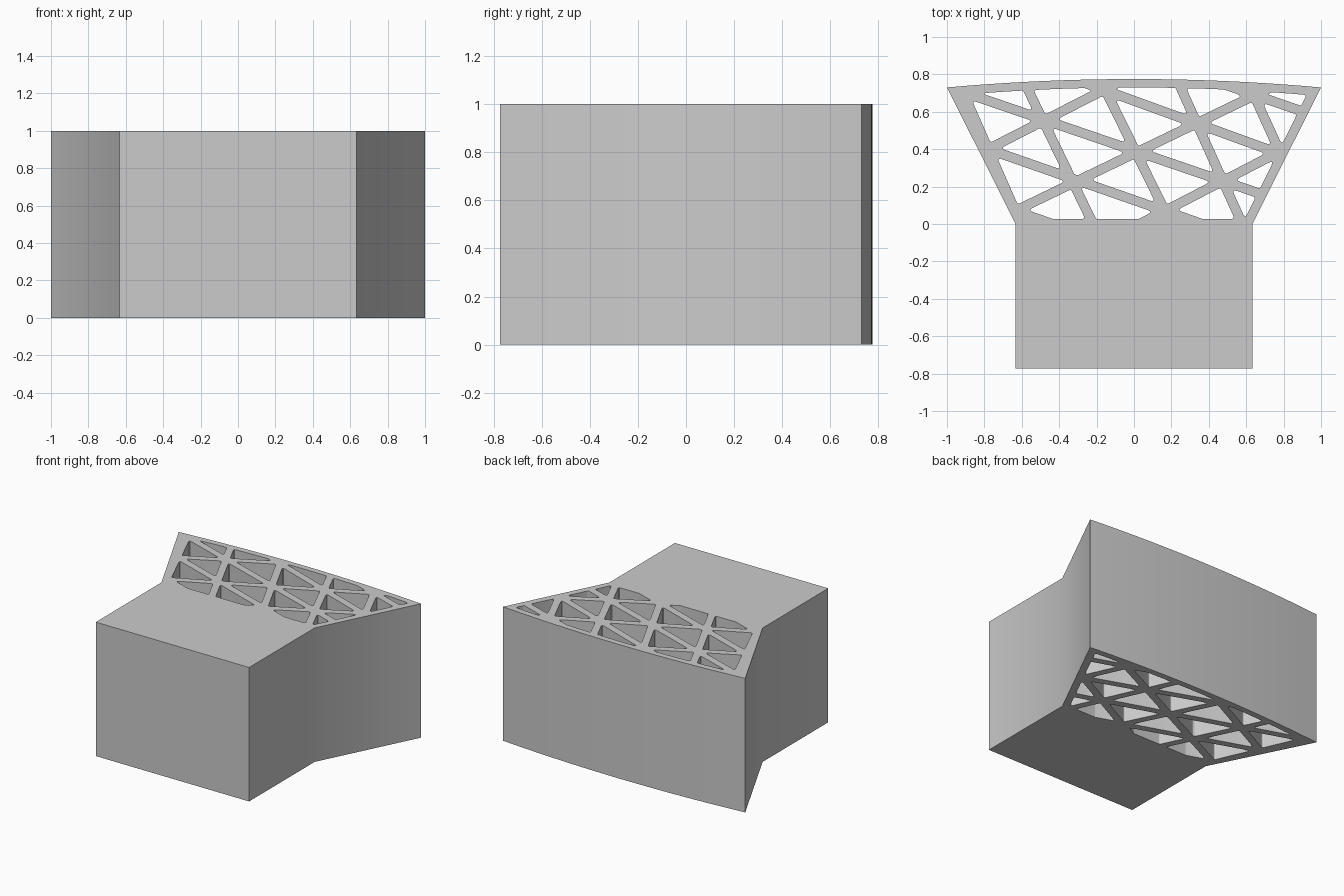
import bpy, bmesh, math
from mathutils import Vector

if "Cube" in bpy.data.objects:
    bpy.data.objects.remove(bpy.data.objects["Cube"])

HALF_BEAM = 0.026      # half width of each lattice rib
FILLET = 0.012         # corner radius inside the openings


def arc(x0, x1, half, y_side, rise, n=20):
    xs = [x0 + (x1 - x0) * i / n for i in range(n + 1)]
    return [Vector((x, y_side + rise * (1 - (x / half) ** 2))) for x in xs]


def clip(poly, normal, dist):
    """Keep the part of a convex polygon where normal . p >= dist."""
    out = []
    for i, p in enumerate(poly):
        q = poly[(i + 1) % len(poly)]
        a, b = normal.dot(p) - dist, normal.dot(q) - dist
        if a >= 0:
            out.append(p)
        if a * b < 0:
            out.append(p.lerp(q, a / (a - b)))
    return out


def area(poly):
    return abs(sum(p.x * q.y - q.x * p.y
                   for p, q in zip(poly, poly[1:] + poly[:1]))) / 2


def simplify(poly):
    out = []
    for p in poly:
        if not out or (p - out[-1]).length > 0.003:
            out.append(p)
    if (out[0] - out[-1]).length < 0.003:
        out.pop()
    return out


def rounded(poly):
    out = []
    for i, p in enumerate(poly):
        a, b = poly[i - 1] - p, poly[(i + 1) % len(poly)] - p
        ang = a.angle(b)
        if ang > math.radians(170):
            out.append(p)
            continue
        d = min(FILLET / math.tan(ang / 2), 0.4 * a.length, 0.4 * b.length)
        s, e = p + a.normalized() * d, p + b.normalized() * d
        for k in range(6):
            t = k / 5
            out.append(s * (1 - t) ** 2 + p * 2 * t * (1 - t) + e * t * t)
    return out


# Rib lines, each through two points, in three directions
ribs = [
    ((-0.78, 0.40), (-0.155, 0.72)), ((-0.635, 0.07), (0.67, 0.70)),
    ((0.165, 0.07), (0.755, 0.375)),
    ((-0.635, 0.07), (-0.435, 0.0)), ((-0.78, 0.40), (0.165, 0.07)),
    ((-0.49, 0.56), (0.475, 0.23)), ((-0.155, 0.715), (0.755, 0.385)),
    ((0.645, 0.69), (0.935, 0.59)),
    ((-0.78, 0.40), (-0.635, 0.07)), ((-0.49, 0.56), (-0.33, 0.23)),
    ((-0.155, 0.72), (0.165, 0.07)), ((0.335, 0.54), (0.475, 0.23)),
    ((0.67, 0.626), (0.755, 0.44)),
]

# Area inside the outer wall of the flared section, split by the ribs
cells = [[Vector((-0.592, 0.027)), Vector((0.592, 0.027))]
         + arc(0.923, -0.923, 0.923, 0.69, 0.04)]
for a, b in ribs:
    a, b = Vector(a), Vector(b)
    t = (b - a).normalized()
    n = Vector((-t.y, t.x))
    split = []
    for c in cells:
        split.append(clip(c, n, n.dot(a) + HALF_BEAM))
        split.append(clip(c, -n, -n.dot(a) + HALF_BEAM))
    cells = [c for c in split if len(c) > 2]
openings = [rounded(simplify(c)) for c in cells if area(c) > 0.0022]

# Outline: rectangular block at the front, flared section with a bowed back
outline = [Vector(p) for p in ((-0.633, 0), (-0.633, -0.773), (0.633, -0.773), (0.633, 0))]
outline += arc(1.0, -1.0, 1.0, 0.73, 0.045)

# Extruded body with through openings
curve = bpy.data.curves.new("lattice_block", 'CURVE')
curve.dimensions = '2D'
curve.fill_mode = 'BOTH'
curve.extrude = 0.5
for loop in [outline] + openings:
    sp = curve.splines.new('POLY')
    sp.points.add(len(loop) - 1)
    for pt, p in zip(sp.points, loop):
        pt.co = (p.x, p.y, 0, 1)
    sp.use_cyclic_u = True
body = bpy.data.objects.new("lattice_block", curve)
bpy.context.collection.objects.link(body)
bpy.context.view_layer.objects.active = body
body.select_set(True)
bpy.ops.object.convert(target='MESH')
body = bpy.context.object

# Weld seams and stand on the ground
bm = bmesh.new()
bm.from_mesh(body.data)
bmesh.ops.remove_doubles(bm, verts=bm.verts, dist=1e-5)
bmesh.ops.translate(bm, verts=bm.verts, vec=(0, 0, 0.5))
bmesh.ops.recalc_face_normals(bm, faces=bm.faces)
bm.to_mesh(body.data)
bm.free()
bpy.ops.object.shade_smooth_by_angle(angle=math.radians(30))
